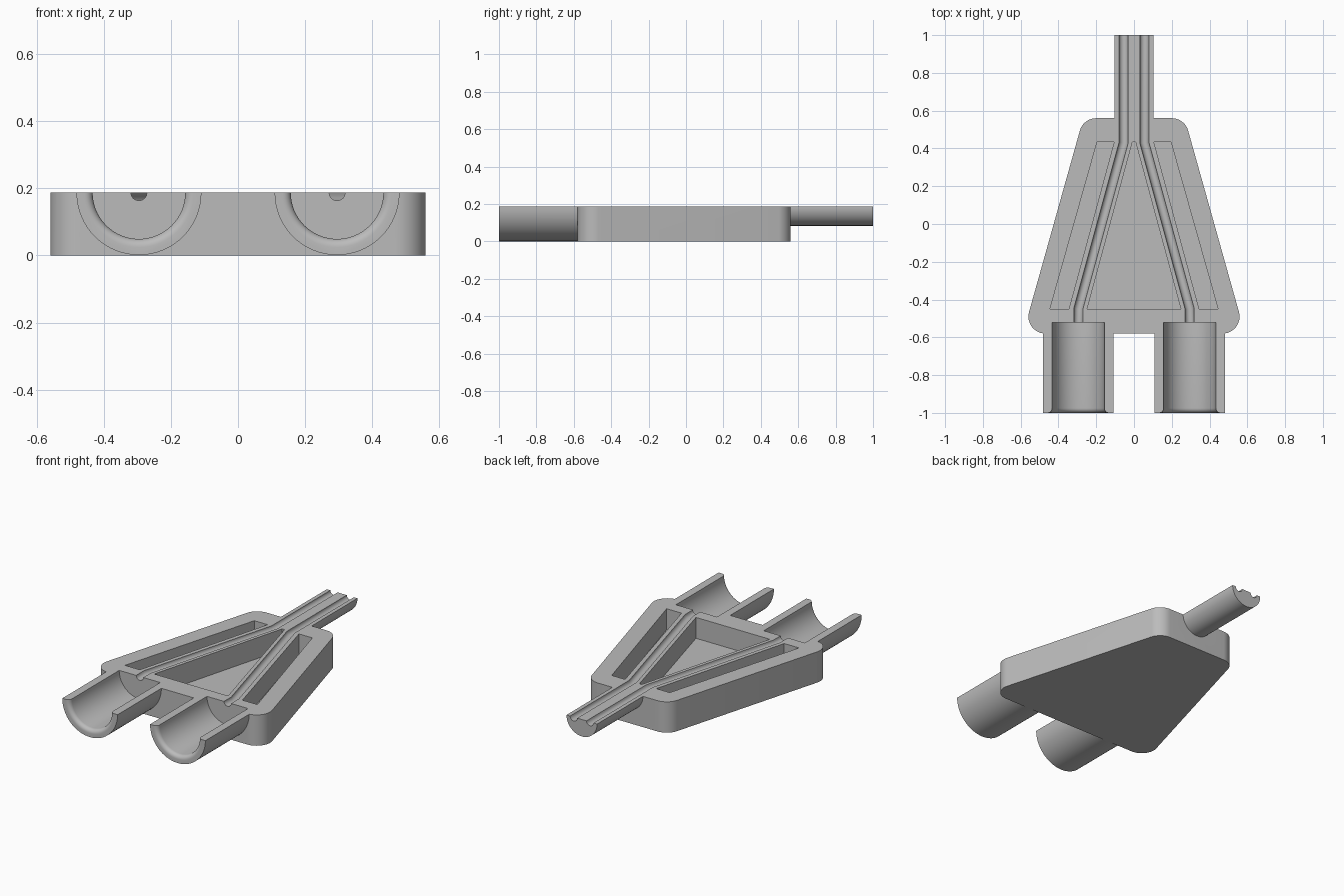
import bpy, bmesh
from math import sin, cos, pi, radians

if "Cube" in bpy.data.objects:
    bpy.data.objects.remove(bpy.data.objects["Cube"], do_unlink=True)

TOP = 0.187        # split plane and axis height of all round features
SOCKET_X = 0.295

grey = bpy.data.materials.new("light_grey")
grey.use_nodes = True
COLOUR = (0.5, 0.5, 0.5, 1)
grey.diffuse_color = COLOUR
grey.node_tree.nodes["Principled BSDF"].inputs["Base Color"].default_value = COLOUR


def add_object(name, bm):
    bmesh.ops.recalc_face_normals(bm, faces=bm.faces)
    mesh = bpy.data.meshes.new(name)
    bm.to_mesh(mesh)
    bm.free()
    mesh.materials.append(grey)
    ob = bpy.data.objects.new(name, mesh)
    bpy.context.collection.objects.link(ob)
    return ob


def prism(name, outline, z0, z1):
    bm = bmesh.new()
    face = bm.faces.new([bm.verts.new((x, y, z0)) for x, y in outline])
    ext = bmesh.ops.extrude_face_region(bm, geom=[face])
    moved = [v for v in ext["geom"] if isinstance(v, bmesh.types.BMVert)]
    bmesh.ops.translate(bm, verts=moved, vec=(0, 0, z1 - z0))
    return add_object(name, bm)


def lathe(name, x, profile, sides=64):
    """Solid of revolution about a y-parallel axis; profile holds (radius, y)."""
    bm = bmesh.new()
    rings = [[bm.verts.new((x + r * cos(2 * pi * i / sides), y,
                            TOP + r * sin(2 * pi * i / sides)))
              for i in range(sides)] for r, y in profile]
    for a, b in zip(rings, rings[1:]):
        for i in range(sides):
            j = (i + 1) % sides
            bm.faces.new((a[i], a[j], b[j], b[i]))
    bm.faces.new(rings[0])
    bm.faces.new(rings[-1])
    return add_object(name, bm)


def wire_channel(name, points, radius):
    curve = bpy.data.curves.new(name, "CURVE")
    curve.dimensions = "3D"
    curve.bevel_depth = radius
    curve.bevel_resolution = 6
    curve.use_fill_caps = True
    spline = curve.splines.new("POLY")
    spline.points.add(len(points) - 1)
    for p, (x, y) in zip(spline.points, points):
        p.co = (x, y, TOP, 1)
    ob = bpy.data.objects.new(name, curve)
    bpy.context.collection.objects.link(ob)
    mesh = bpy.data.meshes.new_from_object(
        ob.evaluated_get(bpy.context.evaluated_depsgraph_get()))
    bpy.data.objects.remove(ob)
    bm = bmesh.new()
    bm.from_mesh(mesh)
    bmesh.ops.remove_doubles(bm, verts=bm.verts, dist=1e-5)
    return add_object(name, bm)


def combine(target, other, operation):
    mod = target.modifiers.new("combine", "BOOLEAN")
    mod.operation = operation
    mod.solver = "EXACT"
    mod.object = other
    bpy.context.view_layer.objects.active = target
    bpy.ops.object.modifier_apply(modifier=mod.name)
    bpy.data.objects.remove(other, do_unlink=True)


# Tapered body with rounded corners
half = []
for cx, cy, a0, a1 in ((0.2, 0.47, 90, 15.8), (0.469, -0.49, 15.8, -90)):
    for i in range(13):
        a = radians(a0 + (a1 - a0) * i / 12)
        half.append((cx + 0.09 * cos(a), cy + 0.09 * sin(a)))
outline = half + [(-x, y) for x, y in reversed(half)]
body = prism("splitter_housing", outline, 0, TOP)

# Cable neck and two connector sockets
combine(body, lathe("cable_neck", 0, [(0.103, 0.4), (0.103, 1)]), "UNION")
for s in (-1, 1):
    combine(body, lathe("socket", s * SOCKET_X, [(0.186, -1), (0.186, -0.4)]), "UNION")
combine(body, prism("top_trim", [(-2, -2), (2, -2), (2, 2), (-2, 2)], TOP, 1), "DIFFERENCE")

# Socket bores with a rounded mouth, wire channels and side pockets
bore = [(0.138, -0.522)]
for i in range(7):
    a = pi / 2 * i / 6
    bore.append((0.163 - 0.025 * cos(a), -0.975 - 0.025 * sin(a)))
bore.append((0.163, -1.05))
FLOOR = 0.06
for s in (-1, 1):
    combine(body, lathe("bore", s * SOCKET_X, bore), "DIFFERENCE")
    path = [(0.055, 1.05), (0.055, 0.43), (SOCKET_X, -0.45), (SOCKET_X, -0.56)]
    combine(body, wire_channel("channel", [(s * x, y) for x, y in path], 0.024), "DIFFERENCE")
    pocket = [(0.105, 0.435), (0.195, 0.435), (0.445, -0.45), (0.345, -0.45)]
    combine(body, prism("pocket", [(s * x, y) for x, y in pocket], FLOOR, 0.3), "DIFFERENCE")

# Middle pocket
middle = [(-0.008, 0.435), (0.008, 0.435), (0.248, -0.45), (-0.248, -0.45)]
combine(body, prism("middle_pocket", middle, FLOOR, 0.3), "DIFFERENCE")

bpy.ops.object.select_all(action="DESELECT")
body.select_set(True)
bpy.context.view_layer.objects.active = body
bpy.ops.object.shade_smooth_by_angle(angle=radians(30))
